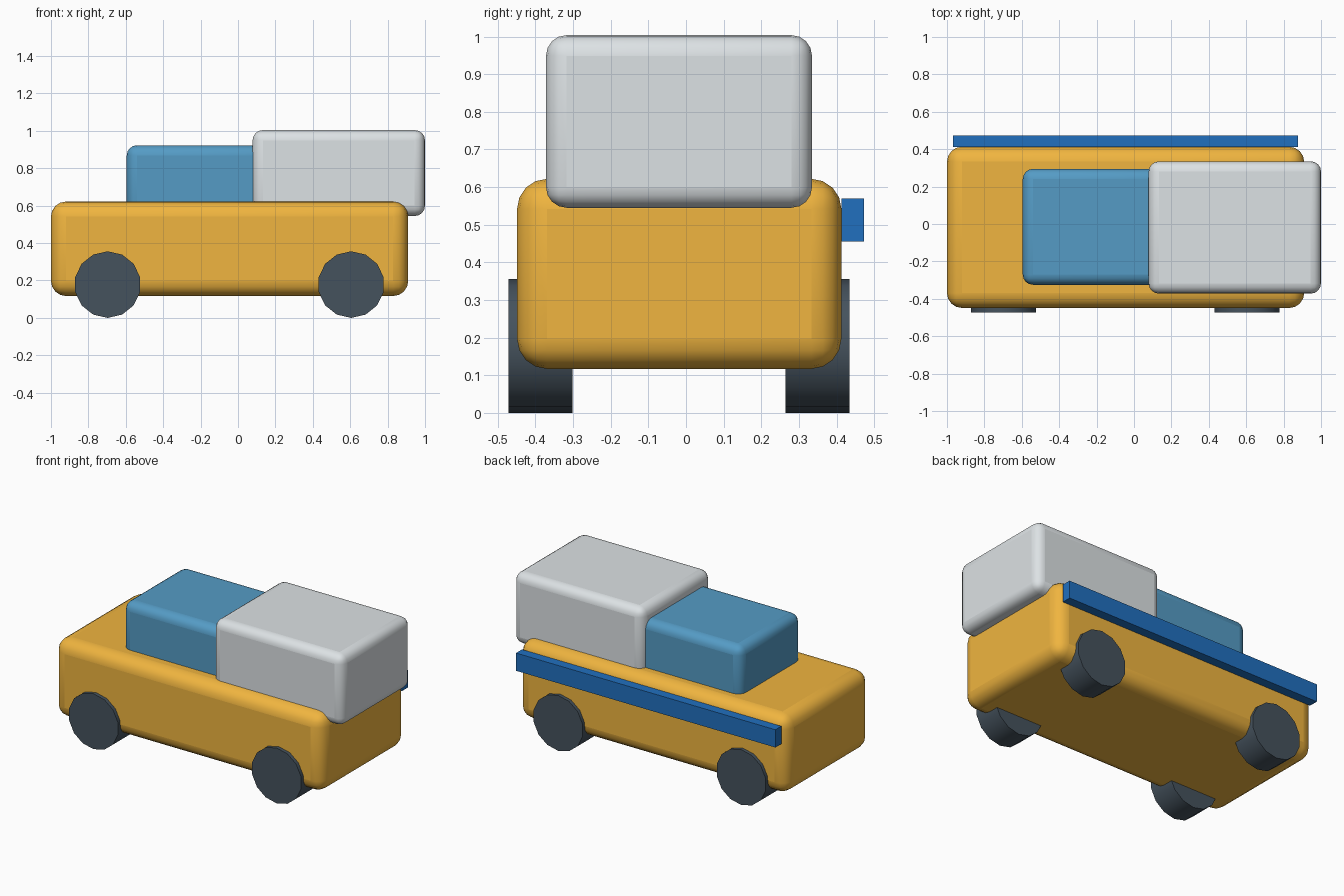
import bpy
from math import radians

if "Cube" in bpy.data.objects:
    bpy.data.objects.remove(bpy.data.objects["Cube"])


def material(name, color):
    m = bpy.data.materials.new(name)
    m.diffuse_color = (*color, 1)
    m.use_nodes = True
    m.node_tree.nodes["Principled BSDF"].inputs["Base Color"].default_value = m.diffuse_color
    return m


def block(name, lo, hi, mat, bevel=0):
    """Axis-aligned box from its two corners, optionally with rounded edges."""
    bpy.ops.mesh.primitive_cube_add(size=1, location=[(a + b) / 2 for a, b in zip(lo, hi)])
    ob = bpy.context.object
    ob.name = name
    ob.scale = [b - a for a, b in zip(lo, hi)]
    bpy.ops.object.transform_apply(location=False, rotation=False, scale=True)
    ob.data.materials.append(mat)
    if bevel:
        mod = ob.modifiers.new("Rounding", 'BEVEL')
        mod.width = bevel
        mod.segments = 4
        bpy.ops.object.shade_smooth_by_angle(angle=radians(35))
    return ob


def wheel(name, x, y, mat):
    bpy.ops.mesh.primitive_cylinder_add(vertices=14, radius=0.178, depth=0.17,
                                        location=(x, y, 0.178), rotation=(radians(90), 0, 0))
    ob = bpy.context.object
    ob.name = name
    ob.data.materials.append(mat)
    bpy.ops.object.shade_smooth_by_angle(angle=radians(30))


yellow = material("body_yellow", (0.87, 0.46, 0.05))
blue = material("cabin_blue", (0.09, 0.33, 0.56))
white = material("cargo_white", (0.72, 0.76, 0.78))
dark = material("wheel_dark", (0.06, 0.085, 0.11))
strong_blue = material("stripe_blue", (0.015, 0.16, 0.52))

# Body, cabin and overhanging cargo box
block("body", (-1.0, -0.449, 0.117), (0.91, 0.413, 0.622), yellow, 0.08)
block("cabin", (-0.595, -0.325, 0.54), (0.16, 0.295, 0.923), blue, 0.055)
block("cargo_box", (0.078, -0.372, 0.545), (1.0, 0.335, 1.004), white, 0.055)

# Side rail on the back face only
block("side_rail", (-0.967, 0.413, 0.456), (0.877, 0.473, 0.57), strong_blue)

# Four wheels
for end, x in (("left", -0.697), ("right", 0.605)):
    for side, y in (("front", -0.387), ("back", 0.35)):
        wheel(f"wheel_{side}_{end}", x, y, dark)
